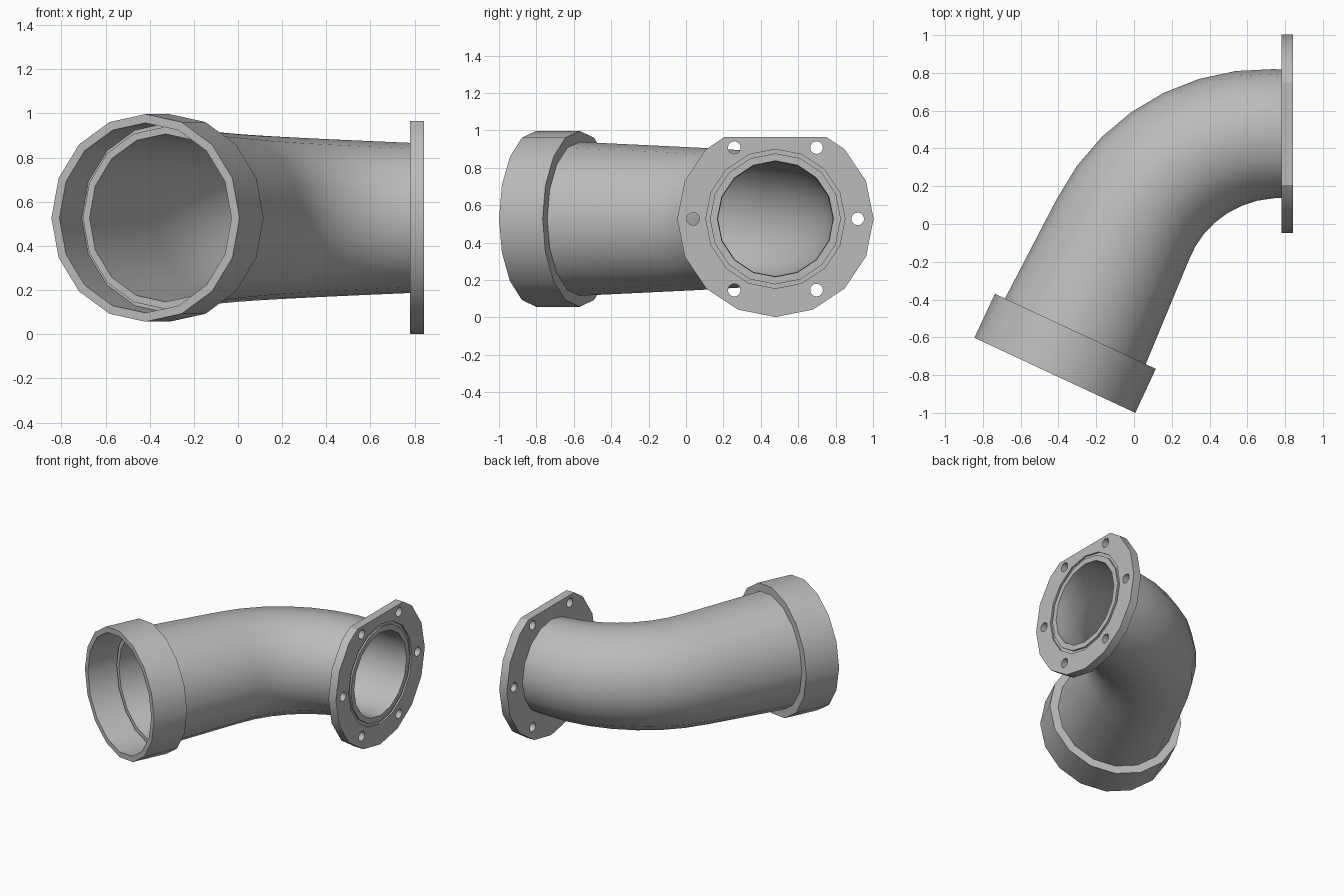
import bpy, bmesh
from math import sin, cos, tan, pi, radians
from mathutils import Vector, Matrix

cube = bpy.data.objects.get("Cube")
if cube:
    bpy.data.objects.remove(cube, do_unlink=True)

SIDES = 16
AXIS_Z = 0.527
BEND = radians(65)
MOUTH = Vector((-0.419, -0.801, AXIS_Z))
IN_DIR = Vector((cos(BEND), sin(BEND), 0))
EXIT_Y = 0.478
FLANGE_BACK, FLANGE_FRONT = 0.78, 0.843

grey = bpy.data.materials.new("grey_metal")
grey.use_nodes = True
colour = (0.5, 0.5, 0.5, 1)
grey.diffuse_color = colour
grey.node_tree.nodes["Principled BSDF"].inputs["Base Color"].default_value = colour


def make_object(name, bm):
    bmesh.ops.recalc_face_normals(bm, faces=bm.faces)
    mesh = bpy.data.meshes.new(name)
    bm.to_mesh(mesh)
    bm.free()
    mesh.materials.append(grey)
    obj = bpy.data.objects.new(name, mesh)
    bpy.context.collection.objects.link(obj)
    return obj


def activate(obj):
    bpy.ops.object.select_all(action='DESELECT')
    obj.select_set(True)
    bpy.context.view_layer.objects.active = obj


def loft(name, stations):
    """Join a closed loop of rings, each given as centre, heading, radius."""
    bm = bmesh.new()
    rings = []
    for centre, heading, radius in stations:
        side = Vector((sin(heading), -cos(heading), 0))
        ring = []
        for i in range(SIDES):
            a = 2 * pi * i / SIDES
            ring.append(bm.verts.new(centre + radius * (side * cos(a) + Vector((0, 0, sin(a))))))
        rings.append(ring)
    for k, ring in enumerate(rings):
        after = rings[(k + 1) % len(rings)]
        for i in range(SIDES):
            j = (i + 1) % SIDES
            bm.faces.new((ring[i], ring[j], after[j], after[i]))
    return make_object(name, bm)


def smooth(obj):
    activate(obj)
    bpy.ops.object.shade_smooth_by_angle(angle=radians(31))


def cut(obj, bm):
    cutter = make_object("cutter", bm)
    cutter.hide_render = True
    mod = obj.modifiers.new("cut", 'BOOLEAN')
    mod.operation = 'DIFFERENCE'
    mod.solver = 'EXACT'
    mod.object = cutter
    activate(obj)
    bpy.ops.object.modifier_apply(modifier=mod.name)
    bpy.data.objects.remove(cutter, do_unlink=True)


# Socket: wide bell at the open end
socket_profile = [(0, 0.47), (0.257, 0.47), (0.257, 0.39), (0.24, 0.39), (0.24, 0.43), (0, 0.43)]
smooth(loft("socket", [(MOUTH + IN_DIR * d, BEND, r) for d, r in socket_profile]))

# Elbow path: straight run, arc, then a short straight run into the flange
corner_run = (EXIT_Y - MOUTH.y) / sin(BEND)
tangent = 0.56
bend_radius = tangent / tan(BEND / 2)
corner = MOUTH + IN_DIR * corner_run
arc_centre = corner + Vector((tangent, -bend_radius, 0))
path = [(MOUTH + IN_DIR * 0.215, BEND)]
STEPS = 7
for i in range(STEPS + 1):
    h = BEND * (1 - i / STEPS)
    path.append((arc_centre + bend_radius * Vector((-sin(h), cos(h), 0)), h))
path.append((Vector((FLANGE_BACK, EXIT_Y, AXIS_Z)), 0))

# Pipe: tapered wall along the path, with a spigot through the flange
lengths = [0]
for a, b in zip(path, path[1:]):
    lengths.append(lengths[-1] + (b[0] - a[0]).length)
radii = [0.413 + (0.34 - 0.413) * s / lengths[-1] for s in lengths]
outer = [(p, h, r) for (p, h), r in zip(path, radii)]
inner = [(p, h, r - 0.033) for p, h, r in outer]
tip = Vector((FLANGE_FRONT, EXIT_Y, AXIS_Z))
spigot = [(path[-1][0], 0, 0.35), (tip, 0, 0.35), (tip, 0, 0.31)]
smooth(loft("elbow_pipe", outer + spigot + inner[::-1]))

# Flange: plate with a shallow groove round the spigot
flange_profile = [(FLANGE_BACK, 0.525), (FLANGE_FRONT, 0.525), (FLANGE_FRONT, 0.372),
                  (FLANGE_FRONT - 0.012, 0.372), (FLANGE_FRONT - 0.012, 0.335), (FLANGE_BACK, 0.335)]
flange = loft("flange", [(Vector((x, EXIT_Y, AXIS_Z)), 0, r) for x, r in flange_profile])

# Flat top edge
box = bmesh.new()
bmesh.ops.create_cube(box, size=1, matrix=Matrix.Translation((0.8, EXIT_Y, 0.965 + 0.5))
                      @ Matrix.Diagonal((1, 2, 1, 1)))
cut(flange, box)

# Six bolt holes
for i in range(6):
    a = i * pi / 3
    drill = bmesh.new()
    place = Matrix.Translation((0.81, EXIT_Y + 0.44 * cos(a), AXIS_Z + 0.44 * sin(a)))
    bmesh.ops.create_cone(drill, cap_ends=True, segments=16, radius1=0.034, radius2=0.034,
                          depth=0.3, matrix=place @ Matrix.Rotation(pi / 2, 4, 'Y'))
    cut(flange, drill)
smooth(flange)
